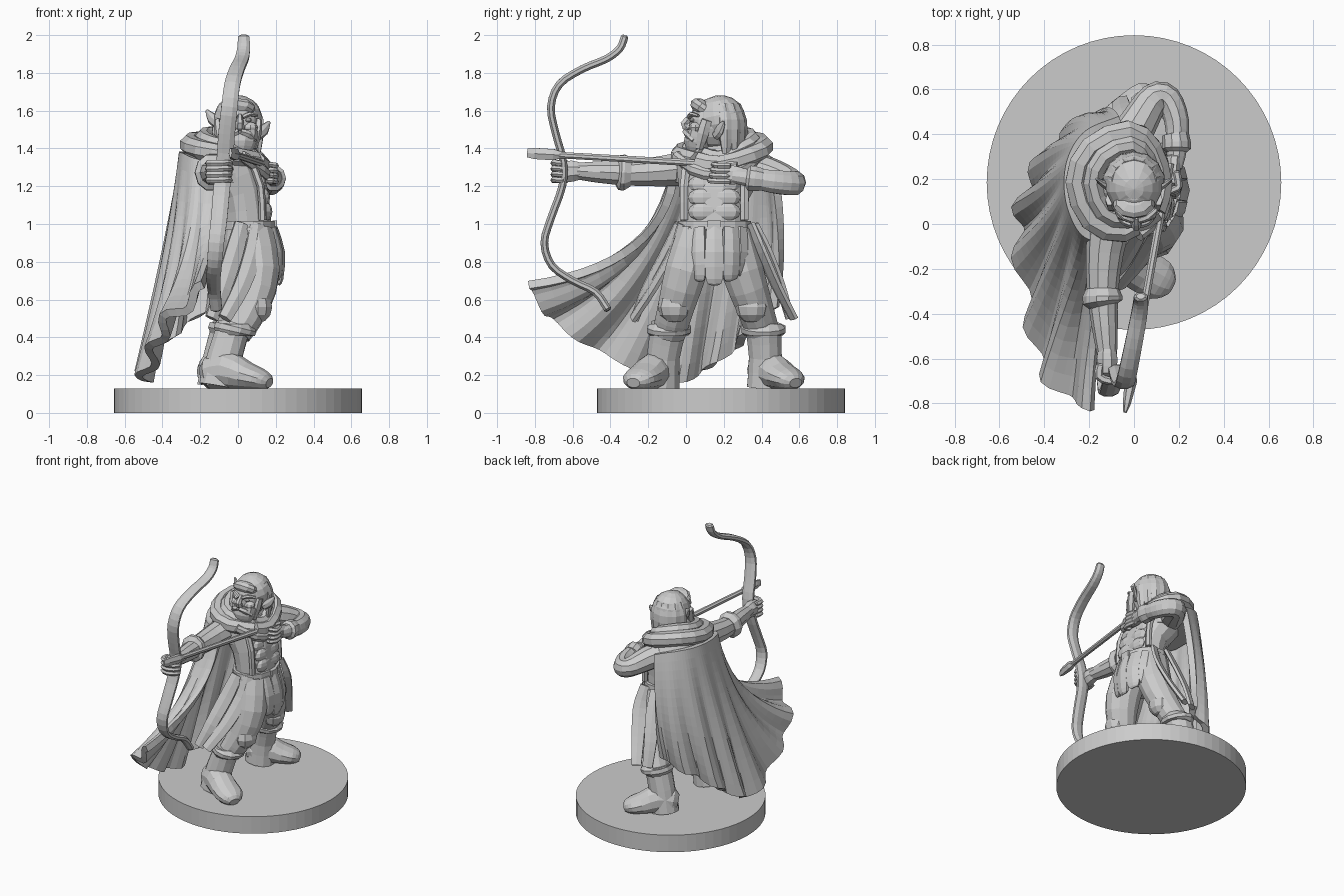
import bpy, bmesh, math
from mathutils import Vector

X, Y, Z = Vector((1, 0, 0)), Vector((0, 1, 0)), Vector((0, 0, 1))


def finish(bm, name):
    bmesh.ops.recalc_face_normals(bm, faces=bm.faces[:])
    me = bpy.data.meshes.new(name)
    bm.to_mesh(me)
    bm.free()
    ob = bpy.data.objects.new(name, me)
    bpy.context.collection.objects.link(ob)
    return ob


def spline(pts, sub):
    """Catmull-Rom through points of any dimension."""
    p = [Vector(q) for q in pts]
    p = [p[0] * 2 - p[1]] + p + [p[-1] * 2 - p[-2]]
    out = []
    for i in range(1, len(p) - 2):
        a, b, c, d = p[i - 1:i + 3]
        for k in range(sub):
            t = k / sub
            out.append((b * 2 + (c - a) * t + (a * 2 - b * 5 + c * 4 - d) * t * t
                        + (b * 3 - a - c * 3 + d) * t ** 3) * 0.5)
    return out + [p[-2]]


def loft(name, pts, side=Z, n=10, sub=2, rounded=False):
    """Sweep ellipses along points (x, y, z, radius along side, other radius)."""
    q = spline(pts, sub)
    if rounded:
        for end, nxt, at in ((q[0], q[1], 0), (q[-1], q[-2], len(q) + 1)):
            d = (end.to_3d() - nxt.to_3d()).normalized() * 0.45 * min(end[3], end[4])
            q.insert(at, Vector((*(end.to_3d() + d), end[3] * 0.6, end[4] * 0.6)))
    bm, rings = bmesh.new(), []
    for i, v in enumerate(q):
        t = (q[min(i + 1, len(q) - 1)].to_3d() - q[max(i - 1, 0)].to_3d()).normalized()
        s = (side - t * side.dot(t)).normalized()
        m = t.cross(s)
        rings.append([bm.verts.new(v.to_3d() + s * v[3] * math.cos(a) + m * v[4] * math.sin(a))
                      for a in (2 * math.pi * (k + 0.5) / n for k in range(n))])
    for a, b in zip(rings, rings[1:]):
        for k in range(n):
            bm.faces.new((a[k], a[(k + 1) % n], b[(k + 1) % n], b[k]))
    bm.faces.new(rings[0])
    bm.faces.new(rings[-1])
    return finish(bm, name)


def blob(name, loc, scale, rot=(0, 0, 0), u=14, v=9):
    bm = bmesh.new()
    bmesh.ops.create_uvsphere(bm, u_segments=u, v_segments=v, radius=1)
    ob = finish(bm, name)
    ob.location, ob.scale, ob.rotation_euler = loc, scale, rot
    return ob


# Base
bpy.ops.mesh.primitive_cylinder_add(vertices=64, radius=0.657, depth=0.13, location=(0, 0.185, 0.065))
bpy.context.object.name = "base_disc"

# Legs, boots and feet
legs = {
    "front": ([(.07, .06, .95, .12, .11), (.1, 0, .75, .125, .115), (.07, -.05, .57, .1, .1), (-.01, -.09, .42, .08, .09)],
              [(-.02, -.09, .46, .09, .1), (-.07, -.12, .3, .095, .09), (-.1, -.13, .14, .11, .1)],
              (-.15, -.11), (.15, -.27)),
    "rear": ([(.05, .25, .95, .12, .11), (.06, .3, .75, .12, .115), (.02, .36, .57, .1, .1), (-.06, .41, .42, .08, .09)],
             [(-.05, .41, .46, .09, .1), (-.09, .42, .3, .095, .09), (-.11, .42, .14, .11, .1)],
             (-.16, .39), (.1, .57)),
}
for nm, (leg, boot, heel, toe) in legs.items():
    loft(nm + "_leg", leg, X, 12)
    loft(nm + "_boot", boot, X, 12)
    x, y, z = boot[0][:3]
    loft(nm + "_boot_cuff", [(x, y, z - .05, .095, .105), (x, y, z - .03, .115, .12),
                             (x + .01, y, z - .005, .115, .12), (x + .01, y, z + .01, .09, .1)], X, 12, 1)
    kx, ky, kz = leg[2][:3]
    blob(nm + "_knee_pad", (kx + .035, ky - .01, kz - .01), (.08, .09, .085), u=10, v=6)
    foot = []
    for f, h, w in ((0, .09, .08), (.3, .105, .09), (.65, .075, .1), (.88, .058, .095), (1, .045, .065)):
        foot.append((heel[0] + (toe[0] - heel[0]) * f, heel[1] + (toe[1] - heel[1]) * f, .12 + h, h, w))
    loft(nm + "_foot", foot, Z, 12, rounded=True)

# Torso, belt and armour
loft("torso", [(.05, .16, .8, .14, .19), (.05, .15, .92, .14, .19), (.05, .15, 1.0, .13, .175), (.03, .15, 1.15, .135, .185),
               (-.03, .17, 1.28, .16, .22), (-.05, .18, 1.38, .13, .17), (-.02, .16, 1.48, .08, .08)], X, 14)
loft("belt", [(.05, .15, .97, .148, .2), (.05, .15, 1.015, .146, .197)], X, 16, 1)
bpy.ops.mesh.primitive_cube_add(size=1, location=(.195, .15, .993))
bpy.context.object.name = "belt_buckle"
bpy.context.object.scale = (.025, .07, .05)
for row, (z, x) in enumerate(((1.065, .15), (1.14, .138), (1.21, .118))):
    for y in (.09, .21):
        blob(f"chest_plate_{row}", (x, y, z), (.032, .08, .05), u=8, v=6)
for y in (-.01, .31):
    loft("chest_strap", [(.06, y + .02, 1.35, .025, .02), (.12, y, 1.2, .025, .02), (.13, y, 1.02, .025, .02)], Y, 6)

# Tunic panels hanging from the belt
for i in range(7):
    a = math.radians(-84 + 28 * i)
    c, s = math.cos(a), math.sin(a)
    low = .68 + .022 * abs(i - 3)
    loft("tunic_panel", [(.05 + .14 * c, .15 + .185 * s, .98, .048, .02), (.06 + .165 * c, .15 + .19 * s, .85, .056, .024),
                         (.055 + .165 * c, .15 + .18 * s, low + .03, .052, .02), (.05 + .16 * c, .15 + .18 * s, low, .03, .012)],
         Vector((-s, c, 0)), 6)

# Long coat tails, front and rear
tails = [[(.1, -.02, 1.0), (.08, -.07, .85), (.02, -.17, .67), (-.07, -.28, .5)],
         [(.02, -.04, 1.0), (-.02, -.11, .85), (-.08, -.21, .66), (-.14, -.27, .5)],
         [(.1, .34, 1.0), (.11, .4, .85), (.07, .48, .67), (.02, .57, .5)],
         [(0, .36, 1.0), (-.02, .43, .85), (-.05, .5, .67), (-.06, .55, .5)]]
for t in tails:
    loft("coat_tail", [(*p, w, .02) for p, w in zip(t, (.045, .055, .05, .04))], Vector((.9, .4, .1)), 6, 3)

# Cape: collar, middle and hem curves, blended and pleated
collar = [(-.1, -.06, 1.3), (-.21, -.04, 1.34), (-.27, .06, 1.37), (-.29, .18, 1.38), (-.27, .3, 1.38), (-.2, .4, 1.37), (-.06, .46, 1.33)]
middle = [(-.14, -.27, .88), (-.26, -.27, .84), (-.34, -.13, .8), (-.375, .05, .8), (-.36, .24, .85), (-.27, .41, .9), (-.1, .51, .92)]
hem = [(-.17, -.83, .66), (-.37, -.7, .49), (-.45, -.42, .31), (-.5, -.07, .17), (-.47, .15, .26), (-.34, .34, .42), (-.14, .49, .56)]
rows = [spline(c, 8) for c in (collar, middle, hem)]
bm, grid, V = bmesh.new(), [], 14
for j in range(V + 1):
    v = j / V
    w = ((1 - v) * (1 - 2 * v), 4 * v * (1 - v), v * (2 * v - 1))
    grid.append([bm.verts.new(a * w[0] + b * w[1] + c * w[2]) for a, b, c in zip(*rows)])
for a, b in zip(grid, grid[1:]):
    for k in range(len(a) - 1):
        bm.faces.new((a[k], a[k + 1], b[k + 1], b[k]))
bm.normal_update()
for j, row in enumerate(grid):
    v = j / V
    for k, vert in enumerate(row):
        fold = math.sin(k * math.pi / 3.5 + .8 * v)
        vert.co += vert.normal * fold * .035 * v ** 1.3
cape = finish(bm, "cape")
mod = cape.modifiers.new("thickness", "SOLIDIFY")
mod.thickness, mod.offset = .045, 0

# Hood folded round the neck, shoulder mantle and scarf
hood = [(.09, .06, 1.33), (-.05, -.03, 1.36), (-.19, .02, 1.39), (-.255, .19, 1.42), (-.19, .34, 1.44),
        (-.03, .41, 1.41), (.07, .34, 1.36), (.12, .18, 1.31), (.09, .06, 1.33)]
loft("hood_roll", [(*p, .055, .055) for p in hood], Z, 8, 2)
loft("hood_inner_roll", [(p[0] * .72, .17 + (p[1] - .17) * .75, p[2] + .03, .05, .045) for p in hood], Z, 8, 2)
loft("shoulder_mantle", [(-.08, .19, 1.22, .19, .25), (-.08, .19, 1.32, .2, .25), (-.07, .19, 1.41, .15, .19)], X, 14)
loft("scarf", [(.02, -.05, 1.36, .03, .03), (.12, .04, 1.29, .035, .03), (.145, .16, 1.26, .035, .03),
               (.12, .29, 1.29, .035, .03), (.03, .39, 1.36, .03, .03)], Z, 8)

# Head, face and hair
blob("head", (0, .15, 1.53), (.115, .135, .14))
blob("hair_cap", (0, .18, 1.555), (.13, .135, .127), (.2, 0, 0))
blob("forehead_hair", (0, .09, 1.61), (.095, .075, .045), (-.6, 0, 0), 10, 6)
loft("nose", [(.01, .03, 1.57, .018, .014), (.01, -.01, 1.53, .022, .022), (.01, .01, 1.505, .02, .026)], Y, 6, rounded=True)
loft("beard", [(.01, .07, 1.49, .07, .1), (.01, .06, 1.43, .075, .09), (.01, .05, 1.38, .05, .06), (.01, .04, 1.34, .02, .025)], Y)
for m in (-1, 1):
    loft("eyebrow", [(.01 + .015 * m, .018, 1.565, .011, .016), (.01 + .05 * m, .03, 1.582, .012, .016),
                     (.01 + .09 * m, .065, 1.572, .008, .01)], Z, 6)
    blob("cheek", (.01 + .055 * m, .05, 1.51), (.04, .035, .03), u=8, v=6)
    blob("eye", (.01 + .045 * m, .032, 1.55), (.018, .014, .011), u=8, v=6)
    loft("moustache", [(.01 + .005 * m, 0, 1.49, .016, .02), (.01 + .045 * m, .01, 1.475, .02, .02),
                       (.01 + .08 * m, .04, 1.44, .01, .012)], Z, 6)
    loft("sideburn", [(.11 * m, .11, 1.55, .03, .018), (.1 * m, .09, 1.48, .035, .025), (.08 * m, .07, 1.4, .02, .02)], Y, 6)
    ez = -.03 * m
    loft("ear", [(.1 * m, .16, 1.5 + ez, .03, .022), (.138 * m, .18, 1.53 + ez, .032, .016),
                 (.165 * m, .2, 1.57 + ez, .01, .007)], Z, 7, rounded=True)
for i in range(7):
    a = math.radians(15 + 25 * i)
    c, s = math.cos(a), math.sin(a)
    loft("hair_strand", [(.085 * c, .18 + .09 * s, 1.63, .035, .02), (.12 * c, .18 + .122 * s, 1.55, .04, .02),
                         (.115 * c, .18 + .122 * s, 1.45, .038, .022), (.11 * c, .18 + .12 * s, 1.37, .02, .012)],
         Vector((-s, c, 0)), 6)

# Bow arm with bracer, fist and fingers
loft("bow_arm", [(-.1, .05, 1.3, .1, .1), (-.13, -.12, 1.28, .085, .085), (-.14, -.3, 1.27, .07, .07),
                 (-.13, -.46, 1.275, .06, .058), (-.12, -.58, 1.28, .045, .045)], Z)
loft("bow_arm_cuff", [(-.14, -.29, 1.27, .075, .075), (-.14, -.325, 1.272, .1, .09), (-.14, -.35, 1.273, .098, .088),
                      (-.135, -.37, 1.275, .06, .06)], Z, sub=1)
loft("bow_hand", [(-.12, -.55, 1.28, .045, .04), (-.12, -.6, 1.28, .06, .05), (-.12, -.66, 1.275, .06, .045)], Z, 8, rounded=True)
for i in range(4):
    z = 1.232 + .03 * i
    loft("bow_finger", [(-.15, -.63, z, .017, .02), (-.155, -.68, z, .018, .02), (-.11, -.7, z, .018, .018),
                        (-.06, -.69, z + .003, .016, .018), (-.04, -.655, z, .014, .014)], Z, 6, rounded=True)

# Drawing arm with gauntlet and fingers
loft("draw_arm", [(-.06, .32, 1.3, .09, .1), (.02, .45, 1.265, .085, .085), (.09, .56, 1.225, .068, .07), (.15, .56, 1.215, .066, .06),
                  (.19, .46, 1.225, .064, .055), (.19, .33, 1.245, .05, .045), (.18, .25, 1.255, .04, .035)], Z, 10, 3)
loft("draw_cuff", [(.185, .4, 1.235, .062, .06), (.19, .36, 1.24, .07, .064), (.19, .335, 1.243, .07, .064), (.19, .32, 1.245, .05, .045)], Z, sub=1)
loft("draw_hand", [(.18, .3, 1.255, .045, .035), (.175, .24, 1.26, .055, .035), (.17, .18, 1.265, .05, .03)], Z, 8, rounded=True)
for i in range(4):
    z = 1.225 + .028 * i
    loft("draw_finger", [(.19, .23, z, .016, .018), (.2, .17, z, .016, .017), (.18, .125 + .01 * i, z + .005, .015, .016),
                         (.15, .14, z + .005, .013, .013)], Z, 6, rounded=True)

# Recurve bow
bow = [(.03, -.325, 1.99), (.03, -.35, 1.93), (.02, -.42, 1.875), (-.005, -.55, 1.82), (-.03, -.67, 1.74), (-.045, -.715, 1.62),
       (-.06, -.69, 1.48), (-.07, -.65, 1.33), (-.085, -.655, 1.2), (-.1, -.715, 1.03), (-.115, -.75, .9), (-.125, -.71, .78),
       (-.13, -.6, .7), (-.125, -.48, .64), (-.115, -.415, .55)]
loft("bow", [(*p, .033 + .015 * math.sin(math.pi * i / 14), .022) for i, p in enumerate(bow)], X, 8, 3, rounded=True)

# Arrow
loft("arrow_shaft", [(.16, .27, 1.31, .02, .02), (-.012, -.69, 1.366, .018, .018)], Z, 8, 1)
loft("arrow_head", [(-.01, -.66, 1.365, .02, .02), (-.014, -.7, 1.367, .034, .028), (-.032, -.8, 1.373, .034, .018),
                    (-.04, -.84, 1.376, .026, .008)], Z, 6, 1)
